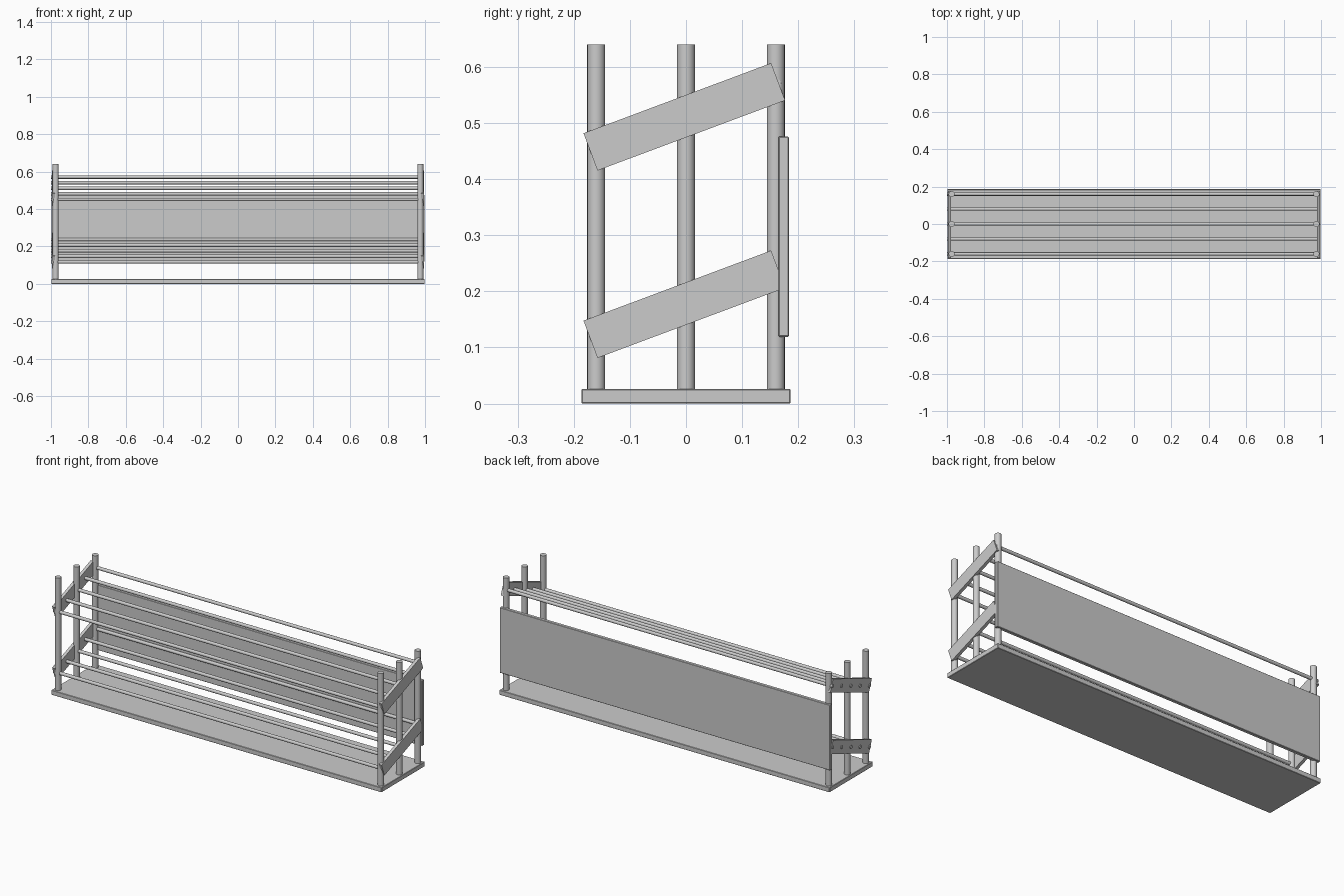
import bpy, math

if "Cube" in bpy.data.objects:
    bpy.data.objects.remove(bpy.data.objects["Cube"])

TILT = math.radians(20.5)


def box(name, center, size, tilt=0.0, bevel=0.0):
    bpy.ops.mesh.primitive_cube_add(size=1, location=center, rotation=(tilt, 0, 0))
    ob = bpy.context.object
    ob.name = name
    ob.scale = size
    bpy.ops.object.transform_apply(location=False, rotation=False, scale=True)
    if bevel:
        m = ob.modifiers.new("edge", 'BEVEL')
        m.width = bevel
        m.segments = 1
    return ob


def cylinder(name, center, radius, length, along_x=False):
    rot = (0, math.pi / 2, 0) if along_x else (0, 0, 0)
    bpy.ops.mesh.primitive_cylinder_add(vertices=24, radius=radius, depth=length,
                                        location=center, rotation=rot)
    ob = bpy.context.object
    ob.name = name
    bpy.ops.object.shade_smooth_by_angle(angle=math.radians(40))
    return ob


# Base board and back panel
box("base_board", (0, 0, 0.013), (1.996, 0.373, 0.026), bevel=0.002)
box("back_panel", (0, 0.174, 0.2975), (1.996, 0.019, 0.357), bevel=0.002)

# Three upright posts and two sloping side boards at each end
for side, s in (("left", -1), ("right", 1)):
    for row, y in (("front", -0.16), ("middle", 0.0), ("back", 0.16)):
        cylinder(f"{side}_{row}_post", (s * 0.975, y, 0.325), 0.016, 0.63)
    for level, z in (("lower", 0.177), ("upper", 0.511)):
        box(f"{side}_{level}_side_board", (s * 0.987, -0.003, z),
            (0.017, 0.357, 0.071), TILT)

# Rods forming the sloping racks; ends poke through the left side boards
for level, z in (("lower", 0.177), ("upper", 0.511)):
    for i in range(5):
        y = -0.16 + 0.08 * i
        cylinder(f"{level}_rack_rod_{i + 1}",
                 (-0.005, y, z + y * math.tan(TILT)), 0.009, 1.99, along_x=True)
